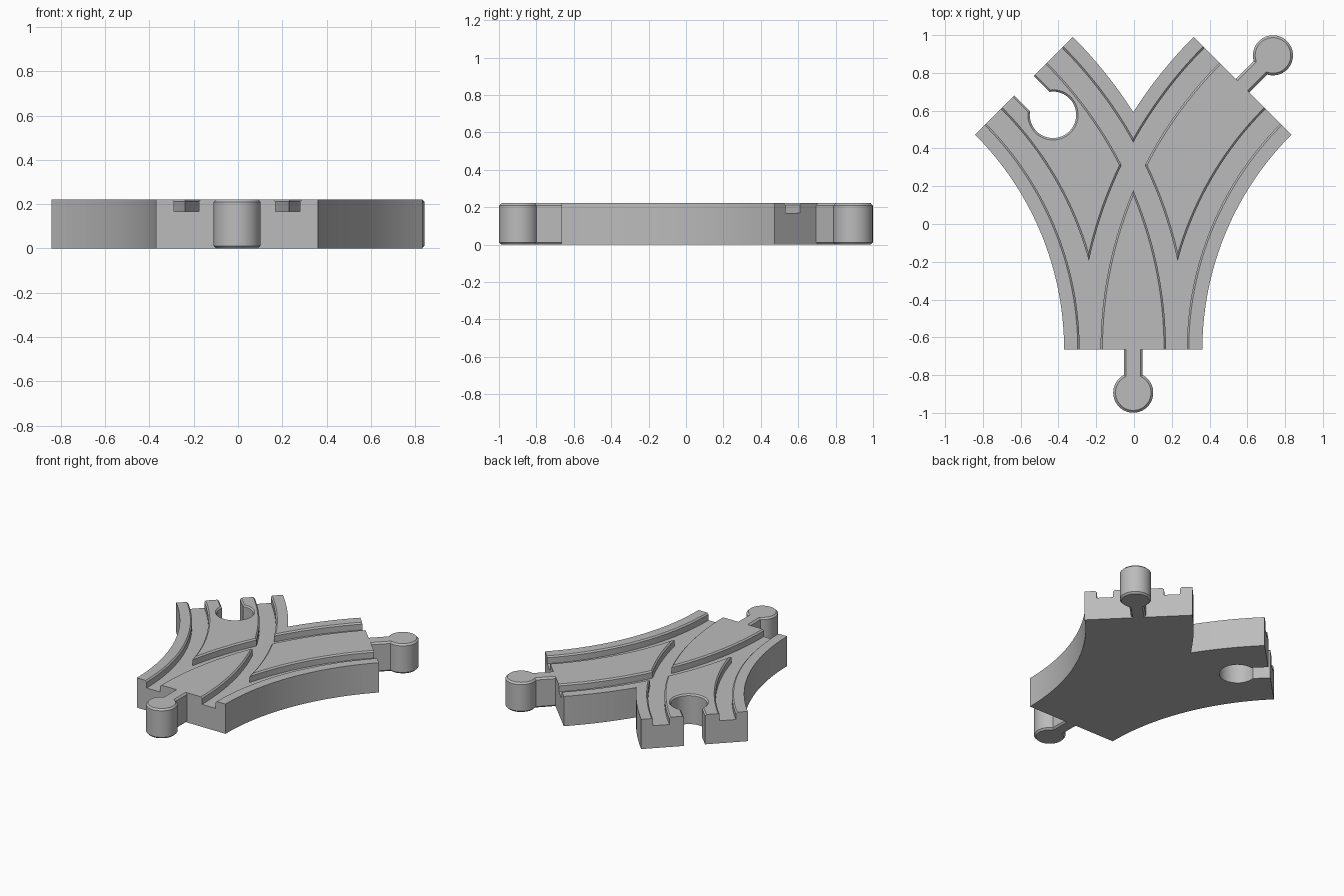
import bpy, bmesh
from math import sin, cos, acos, asin, pi, radians
from mathutils import Matrix, Vector

if "Cube" in bpy.data.objects:
    bpy.data.objects.remove(bpy.data.objects["Cube"])

HEIGHT = 0.222
RADIUS = 1.975        # centre line of each curved branch
HALF = 0.366          # half the track width
FRONT = -0.665        # y of the single end
SHIFT = -0.004
SWEEP = radians(45)
CHAMFER = 0.012

grey = bpy.data.materials.new("plastic grey")
grey.use_nodes = True
grey.diffuse_color = (0.5, 0.5, 0.5, 1)
grey.node_tree.nodes["Principled BSDF"].inputs["Base Color"].default_value = (0.5, 0.5, 0.5, 1)


def loft(name, rings, matrix=Matrix()):
    """Join matching rings of points into a closed solid."""
    bm = bmesh.new()
    loops = [[bm.verts.new(matrix @ Vector(p)) for p in ring] for ring in rings]
    for a, b in zip(loops, loops[1:]):
        for i in range(len(a)):
            j = (i + 1) % len(a)
            bm.faces.new((a[i], a[j], b[j], b[i]))
    bm.faces.new(loops[0])
    bm.faces.new(loops[-1])
    bmesh.ops.recalc_face_normals(bm, faces=bm.faces)
    mesh = bpy.data.meshes.new(name)
    bm.to_mesh(mesh)
    bm.free()
    mesh.materials.append(grey)
    obj = bpy.data.objects.new(name, mesh)
    bpy.context.collection.objects.link(obj)
    return obj


def arc(offset, angle, side):
    """Point on a branch; a positive offset is away from the bend centre."""
    r = RADIUS + offset
    return (SHIFT + side * (RADIUS - r * cos(angle)), FRONT + r * sin(angle))


def keyhole(z, inset, radius, half_width, reach, start=0.0, steps=56):
    """Outline of a stem with a round head, along local +x."""
    r, w = radius - inset, half_width - inset
    a0 = asin(w / r)
    pts = [(start, w, z)]
    for i in range(steps + 1):
        a = pi - a0 - (2 * pi - 2 * a0) * i / steps
        pts.append((reach + r * cos(a), r * sin(a), z))
    pts.append((start, -w, z))
    return pts


def placed(x, y, angle):
    return Matrix.Translation((x, y, 0)) @ Matrix.Rotation(angle, 4, 'Z')


def activate(obj):
    bpy.ops.object.select_all(action='DESELECT')
    obj.select_set(True)
    bpy.context.view_layer.objects.active = obj


def cut(target, cutter):
    cutter.hide_render = True
    mod = target.modifiers.new("cut", 'BOOLEAN')
    mod.operation = 'DIFFERENCE'
    mod.solver = 'EXACT'
    mod.object = cutter
    activate(target)
    bpy.ops.object.modifier_apply(modifier=mod.name)
    bpy.data.objects.remove(cutter)


# Forked body: one half outline, mirrored
STEPS = 32
crotch = acos(RADIUS / (RADIUS + HALF))
half = [(-HALF, SWEEP * i / STEPS) for i in range(STEPS + 1)]
half += [(HALF, SWEEP + (crotch - SWEEP) * i / 12) for i in range(13)]
outline = [arc(o, a, 1) for o, a in half]
outline += [arc(o, a, -1) for o, a in reversed(half[:-1])]
body = loft("track_body", [[(x, y, z) for x, y in outline] for z in (0, HEIGHT)])

# Wheel grooves with chamfered lips, two along each branch
FLOOR, INNER, OUTER, LIP = 0.168, 0.173, 0.284, 0.010
section = [(INNER, FLOOR), (OUTER, FLOOR), (OUTER, HEIGHT - LIP),
           (OUTER + 2 * LIP, HEIGHT + LIP), (INNER - 2 * LIP, HEIGHT + LIP),
           (INNER, HEIGHT - LIP)]
for side in (1, -1):
    for rail in (1, -1):
        rings = [[(*arc(rail * o, radians(1.5 * i), side), z) for o, z in section]
                 for i in range(-2, 33)]
        cut(body, loft("groove_cutter", rings))

# Socket in the right branch end
end_r = arc(0, SWEEP, -1)
socket = [keyhole(z, inset, 0.123, 0.0725, 0.217, -0.1)
          for z, inset in ((-0.05, 0), (HEIGHT - LIP, 0), (HEIGHT + LIP, -2 * LIP))]
cut(body, loft("socket_cutter", socket, placed(*end_r, -SWEEP)))

# Connector pegs at the front and at the left branch end
levels = ((0, CHAMFER), (CHAMFER, 0), (HEIGHT - CHAMFER, 0), (HEIGHT, CHAMFER))
peg = [keyhole(z, inset, 0.106, 0.05, 0.228) for z, inset in levels]
pegs = [loft("front_peg", peg, placed(SHIFT, FRONT, -pi / 2)),
        loft("left_branch_peg", peg, placed(*arc(0, SWEEP, 1), SWEEP))]

for obj in [body] + pegs:
    activate(obj)
    bpy.ops.object.shade_smooth_by_angle(angle=radians(25))
